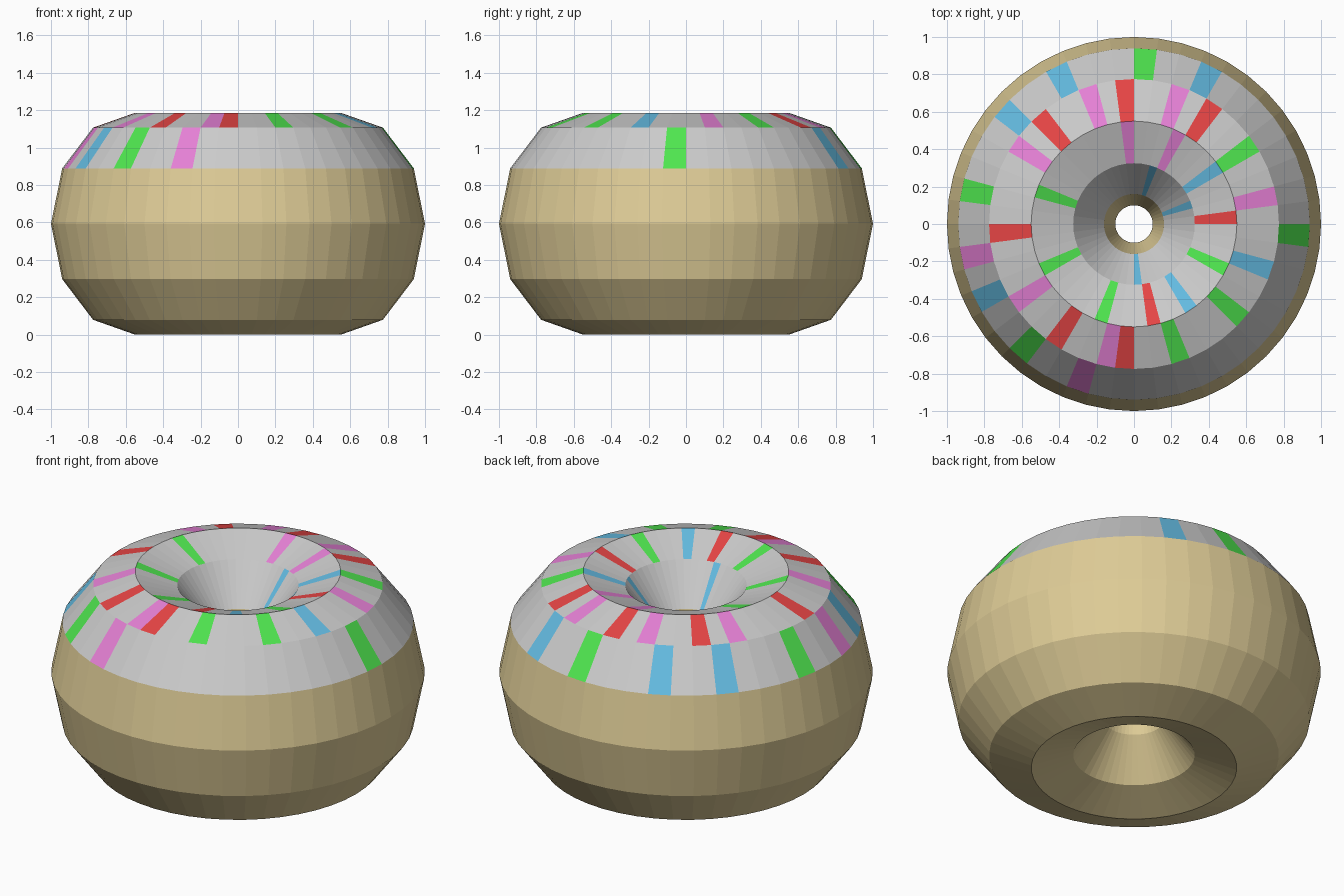
import bpy, bmesh
from math import sin, cos, pi

if "Cube" in bpy.data.objects:
    bpy.data.objects.remove(bpy.data.objects["Cube"])

SEGS, SIDES = 48, 12                      # faces around the ring / around its cross-section
RING_R, TUBE_R, TUBE_H = 0.55, 0.45, 0.593

mesh = bpy.data.meshes.new("iced_donut")
donut = bpy.data.objects.new("iced_donut", mesh)
bpy.context.collection.objects.link(donut)

# Colours: dough, icing and four sprinkle colours
PALETTE = {
    "dough": (0.74, 0.61, 0.31),
    "icing": (0.60, 0.60, 0.60),
    "red": (0.80, 0.06, 0.06),
    "green": (0.08, 0.80, 0.08),
    "blue": (0.13, 0.51, 0.77),
    "pink": (0.80, 0.22, 0.68),
}
SLOT = {}
for name, rgb in PALETTE.items():
    mat = bpy.data.materials.new(name)
    mat.diffuse_color = (*rgb, 1)
    mat.use_nodes = True
    mat.node_tree.nodes["Principled BSDF"].inputs["Base Color"].default_value = mat.diffuse_color
    SLOT[name] = len(mesh.materials)
    mesh.materials.append(mat)

# Sprinkles: icing band (1 = outer slope ... 4 = hole slope) -> coloured segments
SPRINKLES = {
    1: {"green": [11, 22, 30, 47], "blue": [8, 15, 18, 27], "pink": [25, 33]},
    2: {"red": [7, 12, 17, 24, 31, 35], "pink": [1, 9, 14, 19, 28, 34],
        "green": [4, 38, 42], "blue": [45]},
    3: {"pink": [8, 12], "blue": [4, 40], "green": [21, 27, 33, 44], "red": [0, 37]},
    4: {"blue": [2, 9, 36]},
}

# Ring body with an oval twelve-sided cross-section
bm = bmesh.new()
grid = []
for i in range(SEGS):
    a = 2 * pi * i / SEGS
    row = []
    for j in range(SIDES):
        b = 2 * pi * j / SIDES
        r = RING_R + TUBE_R * cos(b)
        row.append(bm.verts.new((r * cos(a), r * sin(a), TUBE_H * (1 + sin(b)))))
    grid.append(row)

for i in range(SEGS):
    here, there = grid[i], grid[(i + 1) % SEGS]
    for j in range(SIDES):
        k = (j + 1) % SIDES
        face = bm.faces.new((here[j], there[j], there[k], here[k]))
        colour = "icing" if j in SPRINKLES else "dough"
        for name, segments in SPRINKLES.get(j, {}).items():
            if i in segments:
                colour = name
        face.material_index = SLOT[colour]

bmesh.ops.recalc_face_normals(bm, faces=bm.faces)
bm.to_mesh(mesh)
bm.free()
